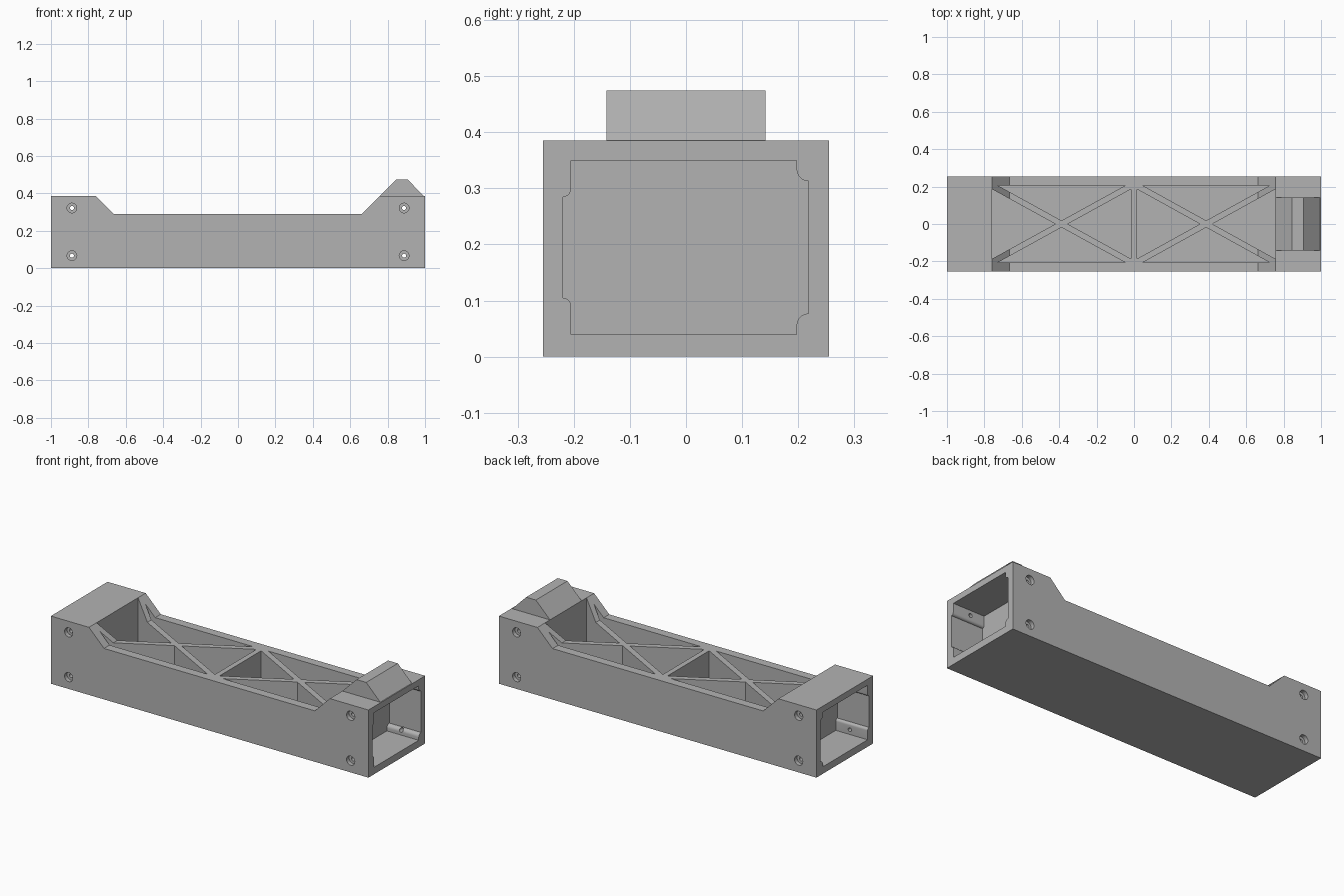
import bpy
import bmesh
from math import cos, sin, pi, radians, hypot
from mathutils import Vector

cube = bpy.data.objects.get("Cube")
if cube:
    bpy.data.objects.remove(cube, do_unlink=True)

grey = bpy.data.materials.new("plain grey")
grey.use_nodes = True
grey.diffuse_color = (0.45, 0.45, 0.45, 1)
grey.node_tree.nodes["Principled BSDF"].inputs["Base Color"].default_value = (0.45, 0.45, 0.45, 1)

HALF_Y = 0.255
WALL_Y = 0.205
FLOOR = 0.04


def prism(name, points, axis, start, end):
    """Extrude a 2D outline along x, y or z."""
    def place(a, b):
        return {"x": (start, a, b), "y": (a, start, b), "z": (a, b, start)}[axis]
    bm = bmesh.new()
    face = bm.faces.new([bm.verts.new(place(a, b)) for a, b in points])
    ext = bmesh.ops.extrude_face_region(bm, geom=[face])
    verts = [g for g in ext["geom"] if isinstance(g, bmesh.types.BMVert)]
    move = Vector([end - start if axis == k else 0 for k in "xyz"])
    bmesh.ops.translate(bm, vec=move, verts=verts)
    bmesh.ops.recalc_face_normals(bm, faces=bm.faces)
    mesh = bpy.data.meshes.new(name)
    bm.to_mesh(mesh)
    bm.free()
    mesh.materials.append(grey)
    obj = bpy.data.objects.new(name, mesh)
    bpy.context.collection.objects.link(obj)
    return obj


def cut(target, cutter):
    """Subtract a cutter, then discard it."""
    bpy.context.view_layer.objects.active = target
    mod = target.modifiers.new("cut", "BOOLEAN")
    mod.operation = "DIFFERENCE"
    mod.solver = "EXACT"
    mod.object = cutter
    bpy.ops.object.modifier_apply(modifier=mod.name)
    bpy.data.objects.remove(cutter, do_unlink=True)


def circle(cx, cz, r, n=24):
    return [(cx + r * cos(2 * pi * i / n), cz + r * sin(2 * pi * i / n)) for i in range(n)]


def boss_side(y_boss, y_wall, z_low, z_high):
    """One side of the end pocket, bottom to top, with rounded corner bosses."""
    sign = 1 if y_wall > 0 else -1
    r = abs(y_wall - y_boss)
    arc = [i * pi / 10 for i in range(6)]
    low = [(y_wall - sign * r * cos(t), z_low - r + r * sin(t)) for t in arc]
    high = [(y_wall - sign * r * cos(t), z_high + r - r * sin(t)) for t in reversed(arc)]
    return [(y_boss, FLOOR)] + low + high + [(y_boss, 0.35)]


# Main body with a lowered middle
body = prism("body", [(-1, 0), (1, 0), (1, 0.385), (0.757, 0.385), (0.662, 0.29),
                      (-0.665, 0.29), (-0.76, 0.385), (-1, 0.385)], "y", -HALF_Y, HALF_Y)

# Triangular pockets that leave crossed ribs and a central rib
RIB = 0.016
for x0, x1 in ((-0.76, -0.015), (0.015, 0.757)):
    xc, hx = (x0 + x1) / 2, (x1 - x0) / 2
    diag = hypot(hx, WALL_Y)
    dx, dy = RIB * diag / WALL_Y, RIB * diag / hx
    for s in (-1, 1):
        side = [(xc - hx + dx, s * WALL_Y), (xc + hx - dx, s * WALL_Y), (xc, s * dy)]
        end = [(xc + s * hx, dy - WALL_Y), (xc + s * hx, WALL_Y - dy), (xc + s * dx, 0)]
        for tri in (side, end):
            cut(body, prism("pocket_cutter", tri, "z", FLOOR, 0.6))

# Open pockets in both ends
opening = boss_side(0.197, 0.218, 0.077, 0.313) + boss_side(-0.205, -0.219, 0.105, 0.285)[::-1]
for s in (-1, 1):
    cut(body, prism("end_cutter", opening, "x", s * 0.8, s * 1.1))

# Counterbored screw holes through both side walls
for x in (-0.888, 0.888):
    for z in (0.067, 0.322):
        for s in (-1, 1):
            cut(body, prism("bore_cutter", circle(x, z, 0.026), "y", s * 0.232, s * 0.3))
            cut(body, prism("screw_cutter", circle(x, z, 0.011), "y", s * 0.15, s * 0.26))

# Raised wedge block on one end
wedge = prism("wedge_block", [(0.757, 0.385), (0.995, 0.385), (0.907, 0.474), (0.846, 0.474)],
              "y", -0.142, 0.142)

for obj in (body, wedge):
    bpy.ops.object.select_all(action="DESELECT")
    obj.select_set(True)
    bpy.context.view_layer.objects.active = obj
    bpy.ops.object.shade_smooth_by_angle(angle=radians(25))
